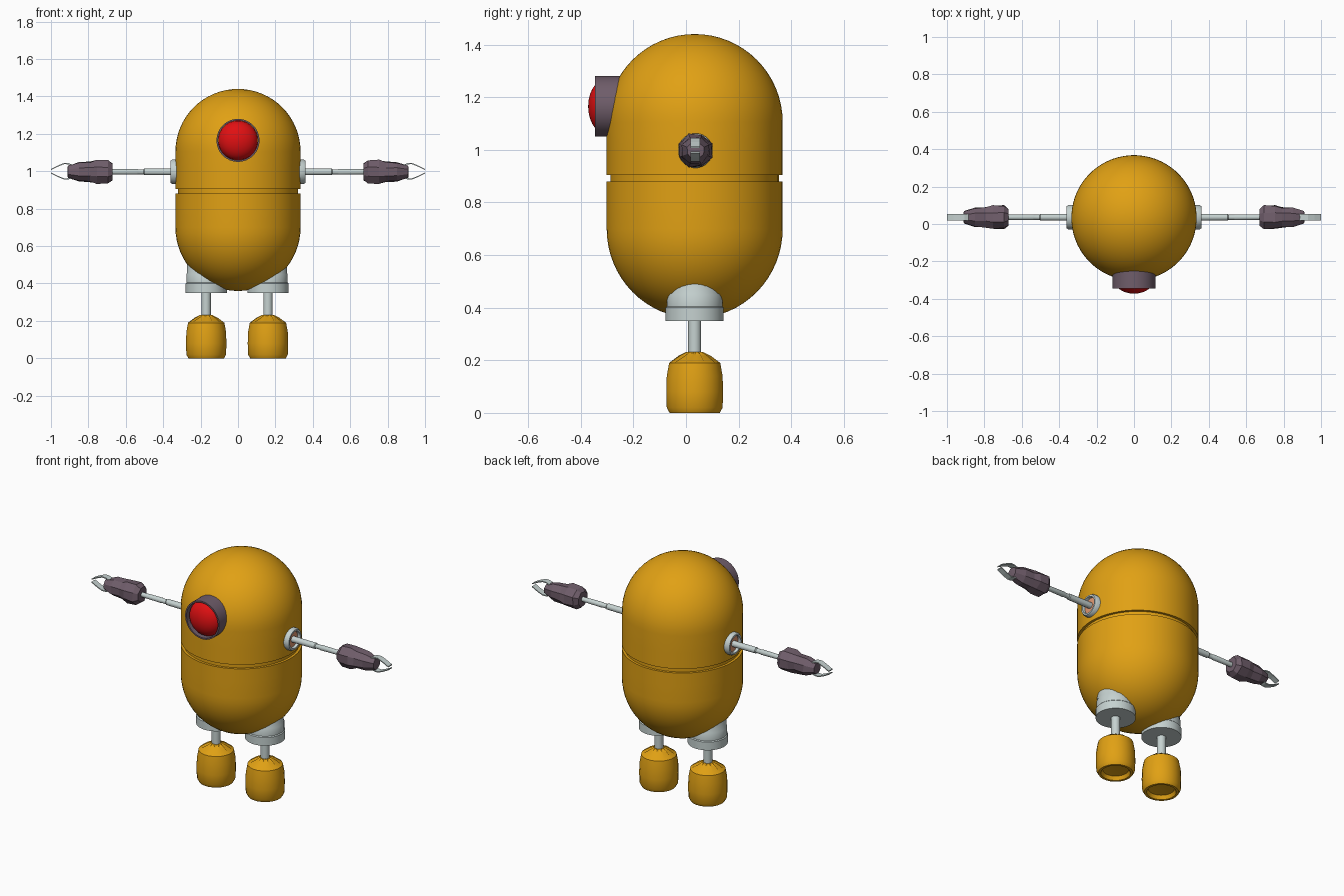
import bpy, bmesh, math
from mathutils import Matrix, Vector

if "Cube" in bpy.data.objects:
    bpy.data.objects.remove(bpy.data.objects["Cube"])

CY = 0.033  # depth of the body axis


def material(name, rgb):
    m = bpy.data.materials.new(name)
    m.diffuse_color = (*rgb, 1)
    m.use_nodes = True
    m.node_tree.nodes["Principled BSDF"].inputs["Base Color"].default_value = m.diffuse_color
    return m


YELLOW = material("amber yellow", (0.75, 0.355, 0.007))
RED = material("lens red", (0.75, 0.005, 0.006))
PURPLE = material("dark purple grey", (0.16, 0.11, 0.145))
GREY = material("pale grey", (0.56, 0.64, 0.63))
SALMON = material("salmon", (0.75, 0.32, 0.17))


def finish(name, bm, mat, smooth, matrix=Matrix()):
    bmesh.ops.recalc_face_normals(bm, faces=bm.faces)
    me = bpy.data.meshes.new(name)
    bm.to_mesh(me)
    bm.free()
    me.materials.append(mat)
    ob = bpy.data.objects.new(name, me)
    ob.matrix_world = matrix
    bpy.context.collection.objects.link(ob)
    if smooth:
        bpy.ops.object.select_all(action='DESELECT')
        bpy.context.view_layer.objects.active = ob
        ob.select_set(True)
        bpy.ops.object.shade_smooth_by_angle(angle=math.radians(35))
    return ob


def lathe(name, profile, mat, n=32, matrix=Matrix(), smooth=True, shape=None):
    """Spin (radius, height) points about z; shape(ring, i) scales single points."""
    bm = bmesh.new()
    rings = []
    for k, (r, h) in enumerate(profile):
        if r == 0:
            rings.append([bm.verts.new((0, 0, h))] * n)
            continue
        ring = []
        for i in range(n):
            s = shape(k, i) if shape else 1
            a = 2 * math.pi * (i + 0.5) / n
            ring.append(bm.verts.new((r * s * math.cos(a), r * s * math.sin(a), h)))
        rings.append(ring)
    for a, b in zip(rings, rings[1:]):
        for i in range(n):
            j = (i + 1) % n
            quad = list(dict.fromkeys((a[i], a[j], b[j], b[i])))
            if len(quad) > 2:
                bm.faces.new(quad)
    return finish(name, bm, mat, smooth, matrix)


# Capsule body with a groove around the waist
R = 0.335
arc = [math.pi / 2 * k / 16 for k in range(17)]
body = [(R * math.sin(t) if t else 0, 0.70 - 0.34 * math.cos(t)) for t in arc]
body += [(R, 0.80), (R, 0.88), (0.32, 0.88), (0.32, 0.905), (R, 0.905), (R, 1.0)]
body += [(R * math.sin(t) if t else 0, 1.105 + R * math.cos(t)) for t in reversed(arc)]
lathe("body", body, YELLOW, 64, Matrix.Translation((0, CY, 0)))

# Eye: hollow socket facing forwards and a bulging lens
eye = Matrix.Translation((0, 0, 1.165)) @ Matrix.Rotation(math.pi / 2, 4, 'X')
lathe("eye_socket", [(0, 0.2), (0.115, 0.2), (0.115, 0.345), (0.106, 0.345),
                     (0.106, 0.25), (0, 0.25)], PURPLE, 40, eye)
lens = [(0.106 * math.cos(t), 0.302 + 0.07 * math.sin(t))
        for t in [math.pi / 2 * k / 7 for k in range(-2, 7)]] + [(0, 0.372)]
lathe("eye_lens", lens, RED, 24, eye)


def claw(name, side, up):
    """One curved flat finger swept along x."""
    path = [(0.87, 0.024), (0.905, 0.037), (0.93, 0.038), (0.965, 0.024), (1.0, 0.006)]
    bm = bmesh.new()
    rows = []
    for x, z in path:
        rows.append([bm.verts.new((side * x, CY + 0.003 + dy, 1.0 + up * (z + dz)))
                     for dy, dz in ((-0.018, 0), (0.018, 0), (0.018, 0.006), (-0.018, 0.006))])
    for a, b in zip(rows, rows[1:]):
        for i in range(4):
            bm.faces.new((a[i], a[(i + 1) % 4], b[(i + 1) % 4], b[i]))
    bm.faces.new(rows[0])
    bm.faces.new(rows[-1])
    finish(name, bm, GREY, False)


# Arms, spun about the x axis on each side
for side, label in ((-1, "left"), (1, "right")):
    arm = Matrix.Translation((0, CY + 0.003, 0.997)) @ Matrix.Rotation(side * math.pi / 2, 4, 'Y')
    lathe(label + "_shoulder_ring", [(0.066, 0.31), (0.066, 0.35), (0.06, 0.36),
                                     (0.05, 0.36), (0.047, 0.335)], GREY, 24, arm)
    lathe(label + "_shoulder_joint", [(0, 0.33), (0.049, 0.33), (0.049, 0.343),
                                      (0, 0.348)], SALMON, 24, arm)
    lathe(label + "_arm_rod", [(0, 0.33), (0.019, 0.33), (0.018, 0.50), (0.014, 0.505),
                               (0.014, 0.535), (0.016, 0.54), (0.014, 0.69), (0, 0.69)],
          GREY, 12, arm)
    # Chunky faceted gauntlet with an uneven outline
    lathe(label + "_gauntlet", [(0, 0.67), (0.046, 0.67), (0.066, 0.695), (0.066, 0.755),
                                (0.057, 0.79), (0.054, 0.85), (0.034, 0.91), (0, 0.912)],
          PURPLE, 8, arm, False,
          lambda k, i: 1 + 0.07 * math.sin(2.3 * i + 1.7 * k))
    for up, word in ((1, "upper"), (-1, "lower")):
        claw(f"{label}_{word}_claw", side, up)

# Legs: hip collar, thin rod and a hollow-soled foot with a pinched top
for x, label in ((-0.17, "left"), (0.16, "right")):
    leg = Matrix.Translation((x, CY, 0))
    lathe(label + "_hip", [(0, 0.35), (0.111, 0.35), (0.111, 0.40), (0.106, 0.405),
                           (0.106, 0.45), (0.103, 0.455), (0.103, 0.56), (0, 0.56)],
          GREY, 32, leg)
    lathe(label + "_leg_rod", [(0, 0.15), (0.025, 0.15), (0.025, 0.37), (0, 0.37)],
          GREY, 16, leg)
    lathe(label + "_foot", [(0, 0.03), (0.072, 0.022), (0.082, 0.0), (0.096, 0.0),
                            (0.107, 0.02), (0.109, 0.08), (0.107, 0.14), (0.098, 0.19),
                            (0.055, 0.217), (0.03, 0.231), (0, 0.225)],
          YELLOW, 24, leg, True,
          lambda k, i: (1.12 if i % 2 else 0.82) if k in (8, 9) else 1)
